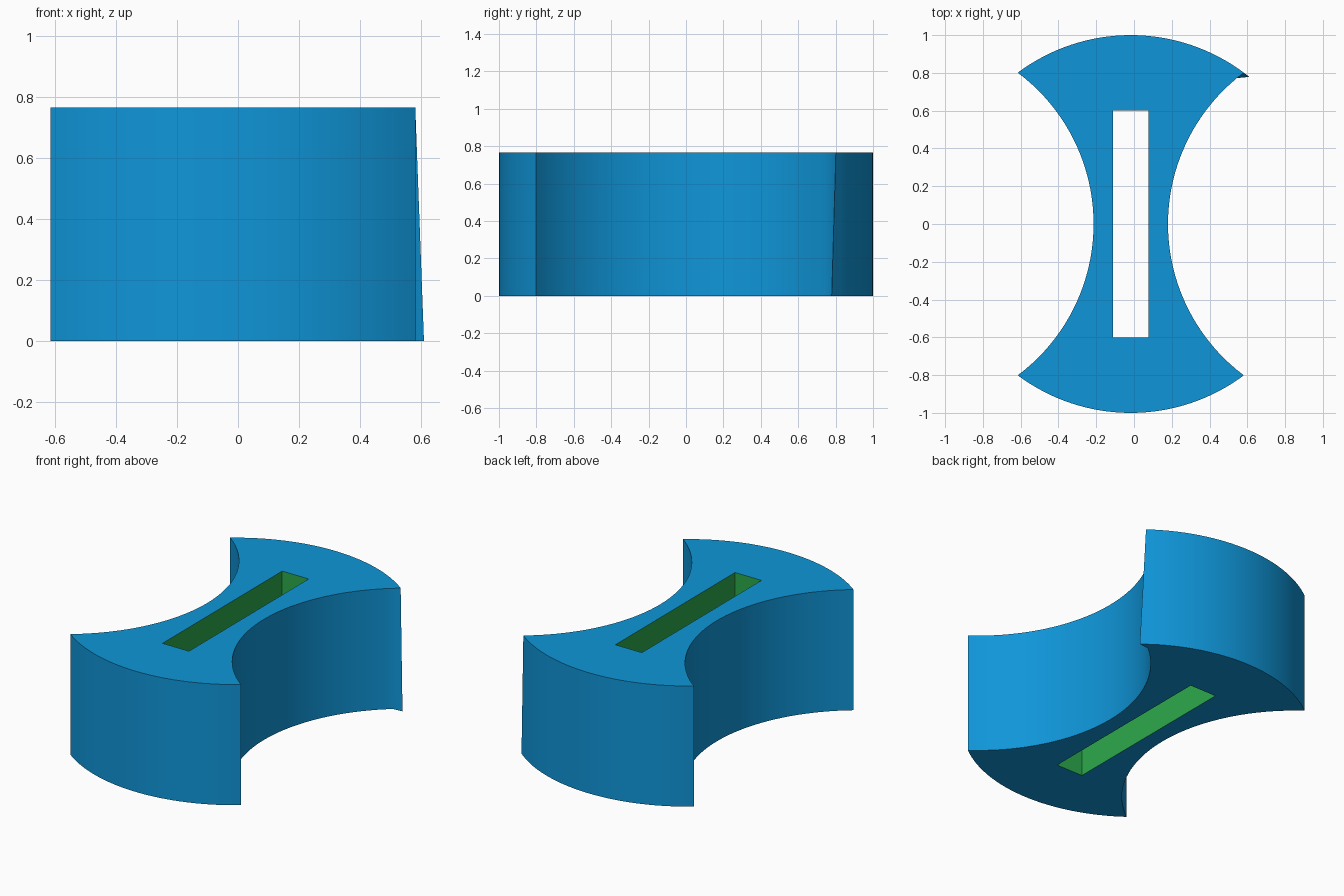
import bpy, bmesh, math

if "Cube" in bpy.data.objects:
    bpy.data.objects.remove(bpy.data.objects["Cube"])

def material(name, rgb):
    m = bpy.data.materials.new(name)
    lin = [(c / 255 / 12.92) if c < 11 else ((c / 255 + 0.055) / 1.055) ** 2.4 for c in rgb]
    m.diffuse_color = (*lin, 1)
    m.use_nodes = True
    m.node_tree.nodes["Principled BSDF"].inputs["Base Color"].default_value = m.diffuse_color
    return m

CX = -0.017        # centre line of the body
H = 0.766          # height
HALF = 0.197       # half width of the waist
SIDE = 1 + HALF    # distance from centre line to the side circles

# Corner where the unit circle meets the unit side circles
corner_x = SIDE / 2
corner_y = math.sqrt(1 - corner_x ** 2)
a = math.atan2(corner_y, corner_x)

def arc(cx, start, end, n):
    """Points on a unit circle, last one left out."""
    return [(cx + math.cos(start + (end - start) * i / n),
             math.sin(start + (end - start) * i / n)) for i in range(n)]

# Counter-clockwise outline: back, left hollow, front, right hollow
outline = (arc(CX, a, math.pi - a, 32)
           + arc(CX - SIDE, a, -a, 40)
           + arc(CX, math.pi + a, 2 * math.pi - a, 32)
           + arc(CX + SIDE, math.pi + a, math.pi - a, 40))
# The back right corner leans outwards at the foot
foot = [(0.61, 0.779)] + outline[1:]
slot = [(CX + sx * 0.093, sy * 0.6) for sx, sy in ((-1, -1), (1, -1), (1, 1), (-1, 1))]

bm = bmesh.new()

def wall(low, high, index):
    """Closed wall between two loops; returns the rim edges."""
    lo = [bm.verts.new((x, y, 0)) for x, y in low]
    hi = [bm.verts.new((x, y, H)) for x, y in high]
    n = len(lo)
    for i in range(n):
        j = (i + 1) % n
        f = bm.faces.new((lo[i], lo[j], hi[j], hi[i]))
        f.material_index = index
    return [[bm.edges.get((r[i], r[(i + 1) % n])) for i in range(n)] for r in (lo, hi)]

outer = wall(foot, outline, 0)
inner = wall(slot, slot, 1)
# Bottom and top caps with the slot left open
for o, i in zip(outer, inner):
    bmesh.ops.triangle_fill(bm, use_beauty=True, use_dissolve=False, edges=o + i)
bmesh.ops.recalc_face_normals(bm, faces=bm.faces[:])

mesh = bpy.data.meshes.new("slotted_body")
bm.to_mesh(mesh)
bm.free()
mesh.materials.append(material("blue", (15, 150, 217)))
mesh.materials.append(material("green", (44, 170, 76)))
body = bpy.data.objects.new("slotted_body", mesh)
bpy.context.collection.objects.link(body)

# Smooth curved walls, crisp edges
bpy.context.view_layer.objects.active = body
body.select_set(True)
bpy.ops.object.shade_smooth_by_angle(angle=math.radians(30))
